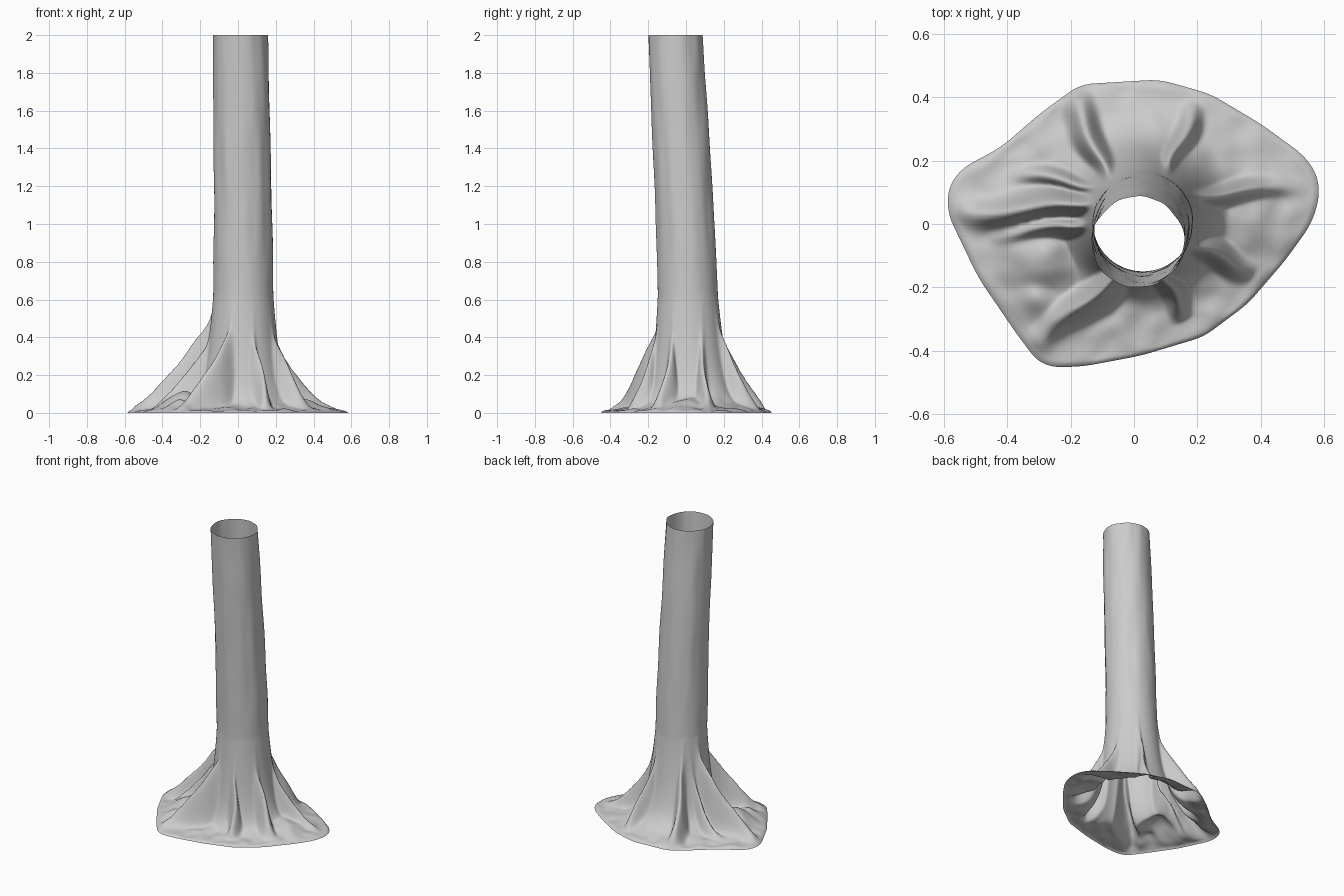
import bpy, bmesh, math
from mathutils import Vector, noise

if "Cube" in bpy.data.objects:
    bpy.data.objects.remove(bpy.data.objects["Cube"])

RAYS, FLARE_RINGS, TRUNK_RINGS = 240, 70, 40
CX, CY, R0, Z0 = 0.028, 0.010, 0.159, 0.62   # where the trunk meets the flare

# Ground outline seen from above
OUTLINE = [(.59, .12), (.55, .205), (.4, .315), (.24, .41), (.08, .455), (-.17, .44),
           (-.3, .345), (-.42, .24), (-.57, .16), (-.595, .05), (-.49, -.17), (-.36, -.36),
           (-.29, -.45), (-.17, -.45), (.02, -.415), (.22, -.355), (.36, -.25), (.48, -.11),
           (.565, .01)]

# Roots: start angle on trunk, end x, end y, crest height, falloff power, width
ROOTS = [
    (29, .58, .12, .42, 2.0, .034),
    (63, .20, .39, .46, 1.1, .038),
    (78, .09, .28, .34, 1.2, .025),
    (130, -.20, .43, .48, 1.1, .042),
    (139, -.43, .17, .42, 1.9, .032),
    (160, -.59, .03, .50, 1.3, .045),
    (184, -.48, -.04, .38, 1.3, .036),
    (251, -.33, -.40, .45, 1.3, .042),
    (287, .17, -.30, .43, 1.1, .035),
    (332, .39, -.15, .42, 1.1, .042),
]
# Broad low mounds between roots: x, y, height, width
MOUNDS = [(-.29, -.10, .09, .11), (-.31, -.23, .05, .07), (.32, .01, .05, .12)]


def smoothstep(t):
    t = min(max(t, 0), 1)
    return t * t * (3 - 2 * t)


def outline_radius(ang):
    """Distance from the flare centre to the outline along a ray."""
    dx, dy = math.cos(ang), math.sin(ang)
    best = 0
    for i, (ax, ay) in enumerate(OUTLINE):
        bx, by = OUTLINE[(i + 1) % len(OUTLINE)]
        ex, ey, px, py = bx - ax, by - ay, ax - CX, ay - CY
        det = dx * ey - dy * ex
        if abs(det) > 1e-9:
            t = (px * ey - py * ex) / det
            s = (px * dy - py * dx) / det
            if t > 0 and -1e-6 <= s <= 1 + 1e-6:
                best = max(best, t)
    return best


def root_height(x, y, root):
    """Rounded ridge that drops and narrows along its length."""
    ang, ex, ey, h, power, width = root
    a = math.radians(ang)
    start = Vector((CX + .15 * math.cos(a), CY + .15 * math.sin(a)))
    run = Vector((ex, ey)) - start
    rel = Vector((x, y)) - start
    f = min(max(rel.dot(run) / run.length_squared, 0), 1)
    side = Vector((-run.y, run.x)).normalized()
    wander = side * .010 * math.sin(f * 7 + ang) * smoothstep(f * 3)
    dist = (rel - run * f - wander).length
    return h * (1 - f) ** power * math.exp(-(dist / (width * (1 - .25 * f))) ** 2)


def height(x, y, d, u, ang):
    """Soft maximum of collar, roots and mounds, tapering to the rim."""
    decay = .042 + .013 * math.sin(ang)          # collar is fuller at the back
    hs = [(Z0 - .04) * math.exp(-d / decay)] + [root_height(x, y, r) for r in ROOTS]
    hs += [h * math.exp(-((x - mx) ** 2 + (y - my) ** 2) / w ** 2) for mx, my, h, w in MOUNDS]
    h = sum(v ** 7 for v in hs) ** (1 / 7)
    bumps = .010 * noise.noise(Vector((x * 14, y * 14, 3))) * smoothstep(d / .08)
    ground = .010 + .03 * (1 - u)
    z = ground + (h + bumps) * smoothstep((1 - u) / .1)
    # never overhang the trunk foot
    return max(.008, min(z, Z0 * math.exp(-d / .2) + .02 * smoothstep(d / .1)))


bm = bmesh.new()
angles = [2 * math.pi * i / RAYS for i in range(RAYS)]
raw = [outline_radius(a) for a in angles]
reach = [sum(raw[(i + j) % RAYS] for j in range(-3, 4)) / 7 for i in range(RAYS)]
rings = []

# Leaning trunk, open at the top
for k in range(TRUNK_RINGS + 1):
    t = 1 - k / TRUNK_RINGS
    z = Z0 + (2 - Z0) * t
    cx, cy, r = CX - .016 * t * t, CY - .022 * t - .046 * t ** 1.3, R0 - .015 * t
    ring = []
    for a in angles:
        c, s = math.cos(a), math.sin(a)
        rr = r + .005 * noise.noise(Vector((c * 2.5, s * 2.5, z * 3))) * smoothstep(t * 6)
        ring.append(bm.verts.new((cx + rr * c, cy + rr * s, z)))
    rings.append(ring)

# Root flare spreading to the ground outline
for k in range(1, FLARE_RINGS + 1):
    u = (k / FLARE_RINGS) ** 1.7
    ring = []
    for a, out in zip(angles, reach):
        d = (out - R0) * u
        x, y = CX + (R0 + d) * math.cos(a), CY + (R0 + d) * math.sin(a)
        z = height(x, y, d, u, a)
        ring.append(bm.verts.new((x, y, 0 if k == FLARE_RINGS else z)))
    rings.append(ring)

for top, low in zip(rings, rings[1:]):
    for i in range(RAYS):
        j = (i + 1) % RAYS
        bm.faces.new((top[i], low[i], low[j], top[j]))

# Relax the trunk foot strongly and the flare lightly so crests and valleys blend
foot = [v for ring in rings[TRUNK_RINGS - 4:TRUNK_RINGS + 8] for v in ring]
flare = [v for ring in rings[TRUNK_RINGS - 4:-1] for v in ring]
for group, steps in ((flare, 2), (foot, 8)):
    for _ in range(steps):
        bmesh.ops.smooth_vert(bm, verts=group, factor=.4,
                              use_axis_x=True, use_axis_y=True, use_axis_z=True)
for f in bm.faces:
    f.smooth = True
mesh = bpy.data.meshes.new("tree_trunk")
bm.to_mesh(mesh)
bm.free()
trunk = bpy.data.objects.new("tree_trunk", mesh)
bpy.context.collection.objects.link(trunk)
